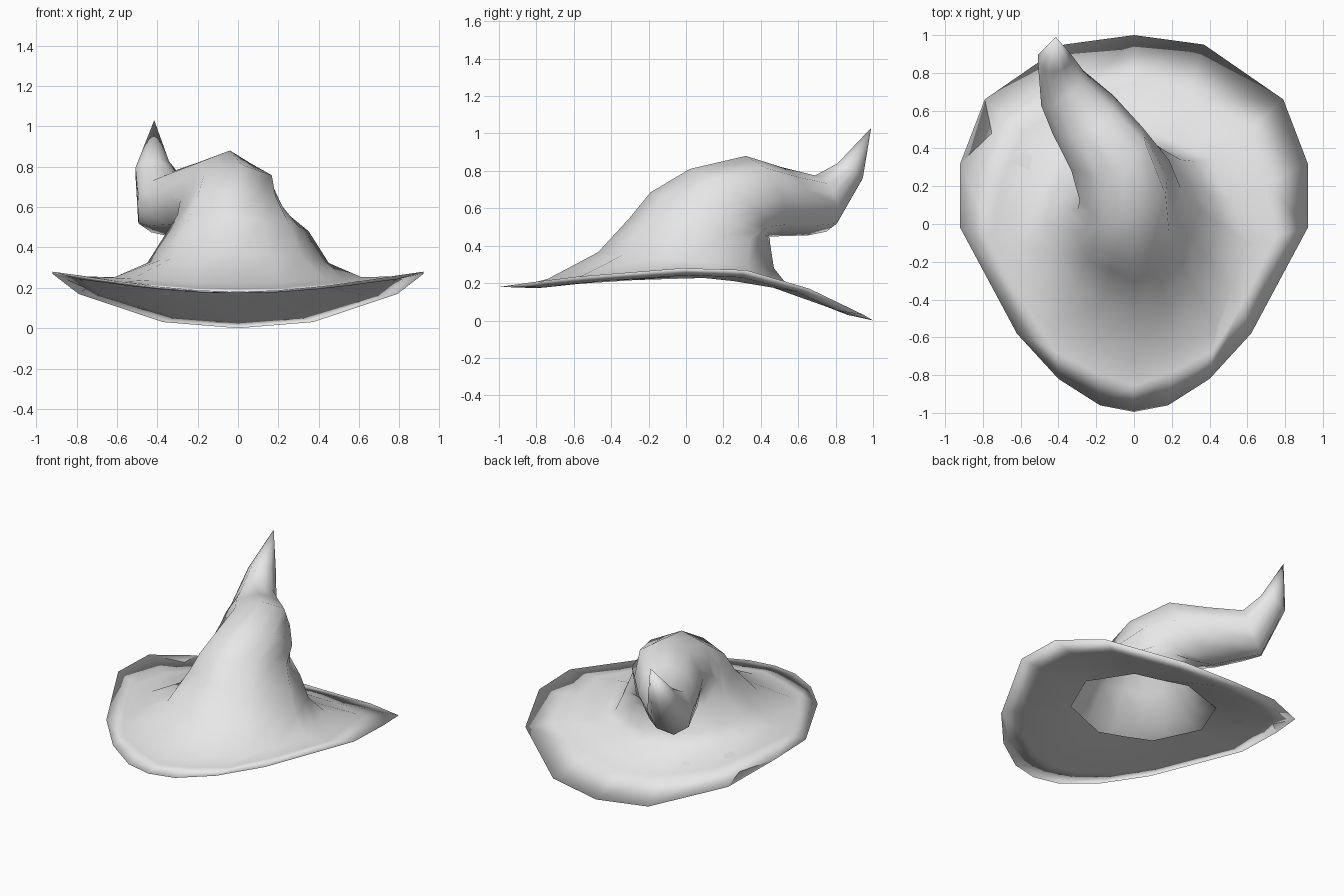
import bpy, bmesh, math
from mathutils import Vector

old = bpy.data.objects.get("Cube")
if old:
    bpy.data.objects.remove(old, do_unlink=True)

felt = bpy.data.materials.new("grey_felt")
felt.use_nodes = True
GREY = (0.8, 0.8, 0.8, 1)
felt.diffuse_color = GREY
felt.node_tree.nodes["Principled BSDF"].inputs["Base Color"].default_value = GREY

SIDES = 16


def hoop(front, back, width, yaw=0.0, lift=0.0):
    """Tilted octagon through a front and a back point; odd points halve its sides."""
    f, b = Vector(front), Vector(back)
    side = Vector((math.cos(yaw), math.sin(yaw), 0)) * width
    pts = []
    for i in range(SIDES):
        a = math.tau * i / SIDES
        r = math.cos(math.pi / 8) if i % 2 else 1
        c, s = r * math.cos(a), r * math.sin(a)
        pts.append((f + b) / 2 + (f - b) / 2 * c + side * s
                   + Vector((0, 0, lift * s * s)))
    return pts


def between(ring_a, ring_b, t, drop):
    return [a.lerp(b, t) - Vector((0, 0, drop)) for a, b in zip(ring_a, ring_b)]


# Brim edge: right half outline from front to back, mirrored
half = [(0, -.995, .18), (.18, -.96, .185), (.40, -.82, .205), (.62, -.58, .235),
        (.92, -.02, .28), (.92, .32, .27), (.79, .66, .17), (.37, .95, .03), (0, 1, 0)]
rim = [Vector(p) for p in half]
rim += [Vector((-x, y, z)) for x, y, z in half[-2:0:-1]]

# Crown hoops, rising and then bending over to the back and to the right
crown = [
    hoop((0, -.74, .222), (0, .53, .205), .61, 0, .04),
    hoop((0, -.47, .365), (0, .47, .28), .45),
    hoop((0, -.30, .55), (0, .45, .41), .35),
    hoop((0, -.19, .685), (-.05, .45, .44), .28, .2),
    hoop((.02, .02, .81), (-.12, .44, .45), .26, .42),
    hoop((-.04, .32, .88), (-.25, .48, .45), .22, .55),
    hoop((-.20, .51, .82), (-.34, .65, .455), .19, .55),
    hoop((-.33, .69, .775), (-.43, .75, .475), .145, .7),
    hoop((-.39, .81, .84), (-.46, .94, .75), .09, .4),
]
tip = Vector((-.415, .99, 1.03))

# Head opening and underside of the brim
opening = hoop((0, -.35, .23), (0, .54, .175), .48, 0, .025)
under = between(rim, opening, .3, .022)
top = between(rim, crown[0], .55, .01)

bm = bmesh.new()
rows = [[bm.verts.new(p) for p in ring] for ring in [opening, under, rim, top] + crown]
for low, high in zip(rows, rows[1:]):
    for i in range(SIDES):
        j = (i + 1) % SIDES
        bm.faces.new((low[i], low[j], high[j], high[i]))
point = bm.verts.new(tip)
for i in range(SIDES):
    bm.faces.new((rows[-1][i], rows[-1][(i + 1) % SIDES], point))
for face in bm.faces:
    face.smooth = True

mesh = bpy.data.meshes.new("pointed_hat")
bm.to_mesh(mesh)
bm.free()
mesh.materials.append(felt)
hat = bpy.data.objects.new("pointed_hat", mesh)
bpy.context.scene.collection.objects.link(hat)
